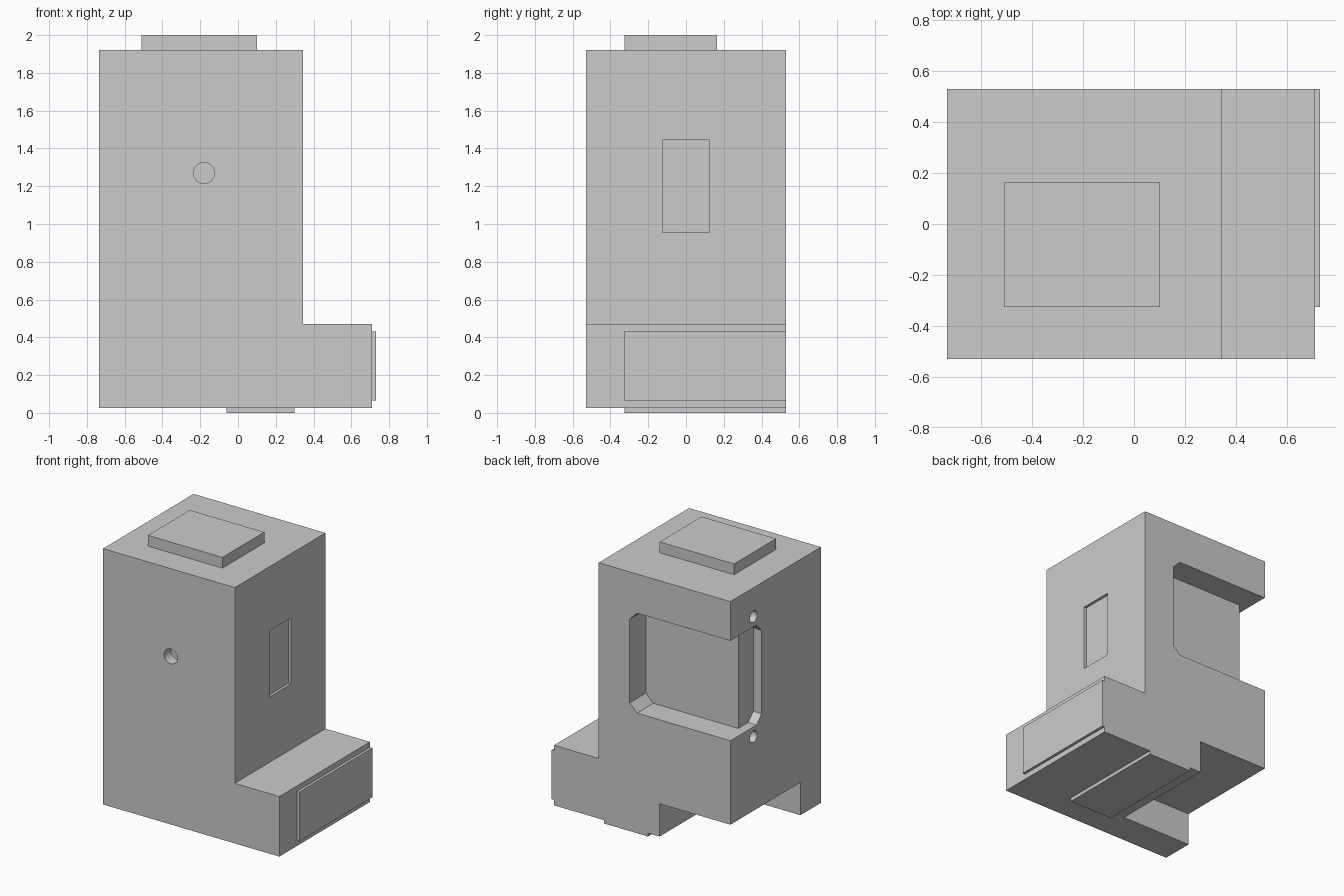
import bpy, bmesh
from math import cos, sin, tau
from mathutils import Vector

if "Cube" in bpy.data.objects:
    bpy.data.objects.remove(bpy.data.objects["Cube"])


def prism(name, axis, profile, lo, hi):
    """Extrude a 2D profile along x, y or z from lo to hi."""
    place = {'x': lambda a, b, t: (t, a, b),
             'y': lambda a, b, t: (a, t, b),
             'z': lambda a, b, t: (a, b, t)}[axis]
    axis_vec = Vector(place(0, 0, hi - lo))
    bm = bmesh.new()
    face = bm.faces.new([bm.verts.new(place(a, b, lo)) for a, b in profile])
    new = bmesh.ops.extrude_face_region(bm, geom=[face], use_keep_orig=True)["geom"]
    bmesh.ops.translate(bm, vec=axis_vec,
                        verts=[v for v in new if isinstance(v, bmesh.types.BMVert)])
    bmesh.ops.recalc_face_normals(bm, faces=bm.faces)
    mesh = bpy.data.meshes.new(name)
    bm.to_mesh(mesh)
    bm.free()
    obj = bpy.data.objects.new(name, mesh)
    bpy.context.collection.objects.link(obj)
    return obj


def box(name, x, y, z):
    return prism(name, 'z', [(x[0], y[0]), (x[1], y[0]), (x[1], y[1]), (x[0], y[1])], *z)


def circle(a, b, r, n=32):
    return [(a + r * cos(tau * i / n), b + r * sin(tau * i / n)) for i in range(n)]


def cut(target, cutter):
    cutter.hide_render = True
    mod = target.modifiers.new("cut", 'BOOLEAN')
    mod.operation, mod.solver, mod.object = 'DIFFERENCE', 'EXACT', cutter
    bpy.context.view_layer.objects.active = target
    bpy.ops.object.modifier_apply(modifier=mod.name)
    bpy.data.objects.remove(cutter)


def pocket_profile(outer, inner, z0, z1, c):
    """Open-sided pocket with chamfered corners at its closed end."""
    k = c if inner < outer else -c
    return [(outer, z0), (inner + k, z0), (inner, z0 + c),
            (inner, z1 - c), (inner + k, z1), (outer, z1)]


L, R, FOOT, D = -0.735, 0.345, 0.71, 0.53
Z0, Z1 = 0.025, 1.92

# L-shaped main body
body = prism("housing", 'y', [(L, Z0), (FOOT, Z0), (FOOT, 0.47), (R, 0.47), (R, Z1), (L, Z1)], -D, D)

# Corner pocket: deep from the back, shallow from the left
cut(body, prism("back_pocket", 'y', pocket_profile(L - 0.1, 0.09, 0.89, 1.63, 0.06), 0.34, D + 0.1))
cut(body, prism("left_pocket", 'x', pocket_profile(D + 0.1, 0.165, 0.89, 1.63, 0.06), L - 0.1, L + 0.068))

# Notch under the back left corner
cut(body, box("base_notch", (L - 0.1, -0.155), (-0.29, D + 0.1), (Z0 - 0.1, 0.268)))

# Shallow window on the right face
cut(body, box("side_window", (R - 0.02, R + 0.1), (-0.125, 0.125), (0.955, 1.445)))

# Front hole and two holes on the left face
cut(body, prism("front_hole", 'y', circle(-0.18, 1.27, 0.055), -D - 0.1, -D + 0.08))
for z in (0.818, 1.707):
    cut(body, prism("left_hole", 'x', circle(0.26, z, 0.042), L - 0.1, L + 0.05))

# Raised pads
box("top_pad", (-0.51, 0.10), (-0.325, 0.165), (Z1, 2.0))
box("foot_pad", (FOOT, 0.73), (-0.325, D), (0.065, 0.43))
box("bottom_pad", (-0.06, 0.30), (-0.325, D), (0.0, Z0))
